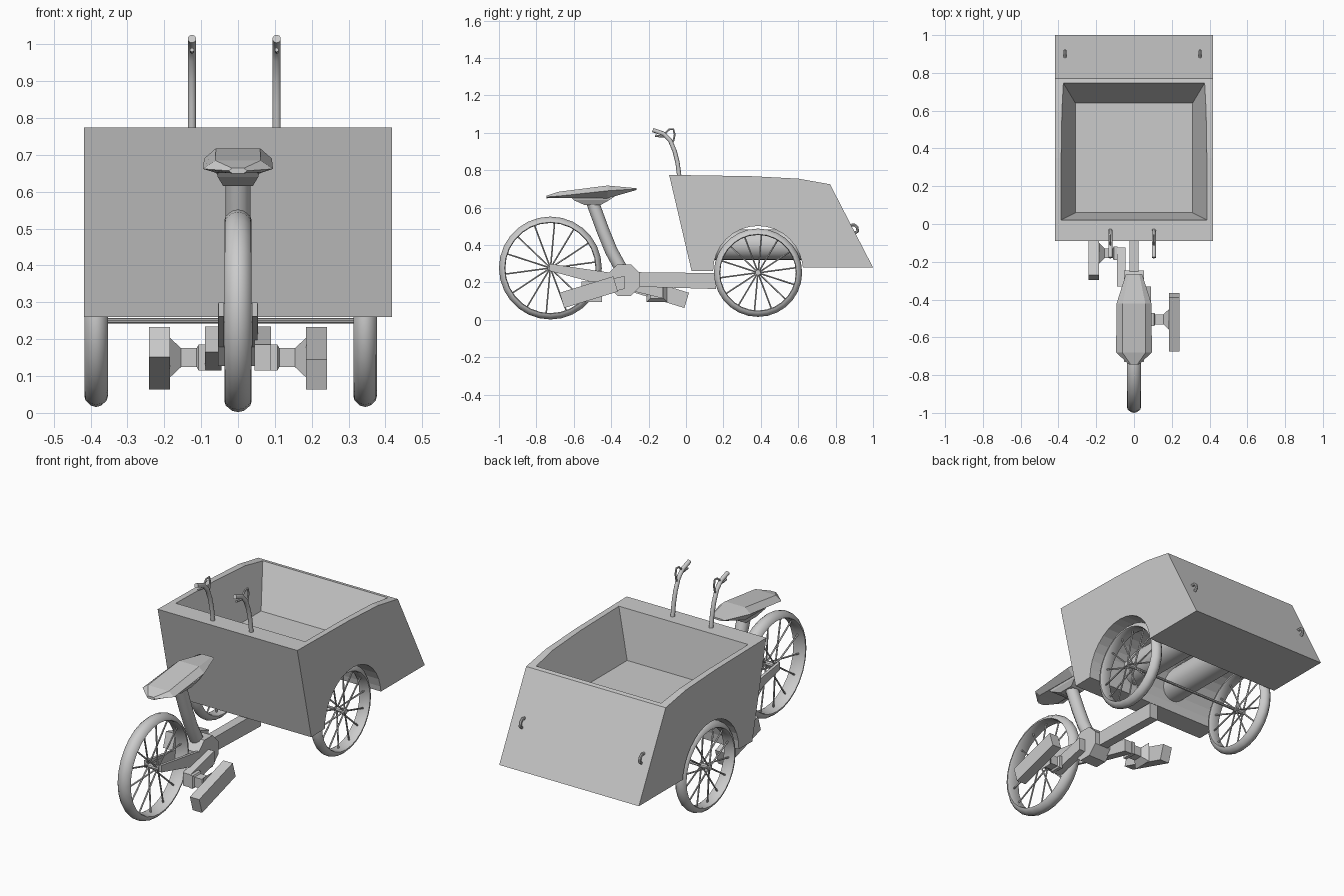
import bpy, bmesh, math
from mathutils import Vector, Matrix

if "Cube" in bpy.data.objects:
    bpy.data.objects.remove(bpy.data.objects["Cube"])

grey = bpy.data.materials.new("light_grey")
grey.diffuse_color = (0.6, 0.6, 0.6, 1)
grey.use_nodes = True
grey.node_tree.nodes["Principled BSDF"].inputs["Base Color"].default_value = grey.diffuse_color


def finish(name, bm, smooth=False):
    bmesh.ops.recalc_face_normals(bm, faces=bm.faces)
    me = bpy.data.meshes.new(name)
    bm.to_mesh(me)
    bm.free()
    ob = bpy.data.objects.new(name, me)
    bpy.context.collection.objects.link(ob)
    me.materials.append(grey)
    if smooth:
        bpy.ops.object.select_all(action='DESELECT')
        ob.select_set(True)
        bpy.context.view_layer.objects.active = ob
        bpy.ops.object.shade_smooth_by_angle(angle=math.radians(40))
    return ob


def loft(bm, rings, closed=False):
    """Skin a list of equal point rings, capping the ends unless closed."""
    vs = [[bm.verts.new(p) for p in r] for r in rings]
    n = len(vs[0])
    for k in range(len(vs) if closed else len(vs) - 1):
        a, b = vs[k], vs[(k + 1) % len(vs)]
        for i in range(n):
            bm.faces.new((a[i], a[(i + 1) % n], b[(i + 1) % n], b[i]))
    if not closed:
        bm.faces.new(vs[0])
        bm.faces.new(vs[-1])


def plate(bm, x0, x1, prof):
    """Side profile of (y, z) points extruded from x0 to x1."""
    loft(bm, [[(x, y, z) for y, z in prof] for x in (x0, x1)])


def tube(bm, pts, r, sides=8):
    pts = [Vector(p) for p in pts]
    rings = []
    for i, p in enumerate(pts):
        d = (pts[min(i + 1, len(pts) - 1)] - pts[max(i - 1, 0)]).normalized()
        ref = Vector((1, 0, 0)) if abs(d.x) < 0.8 else Vector((0, 0, 1))
        u = d.cross(ref).normalized()
        v = d.cross(u)
        rings.append([p + r * (u * math.cos(t) + v * math.sin(t))
                      for t in (2 * math.pi * k / sides for k in range(sides))])
    loft(bm, rings)


def circle(cy, cz, r, n, start=0.0, sweep=2 * math.pi):
    return [(cy + r * math.cos(start + sweep * i / n), cz + r * math.sin(start + sweep * i / n))
            for i in range(n)]


# Wheels: pointed tyre swept round the hub, with spokes to both hub flanges
def wheel(name, x, y, z, radius, half, spokes=14):
    section = [(0, 0), (0.45, 0.004), (0.9, 0.018), (1, 0.03), (0.75, 0.034), (-0.75, 0.034),
               (-1, 0.03), (-0.9, 0.018), (-0.45, 0.004)]
    bm = bmesh.new()
    rings = []
    for i in range(28):
        a = 2 * math.pi * i / 28
        rings.append([(x + half * s, y + (radius - d) * math.cos(a), z + (radius - d) * math.sin(a))
                      for s, d in section])
    loft(bm, rings, closed=True)
    finish(name + "_tyre", bm, True)
    bm = bmesh.new()
    tube(bm, [(x - half, y, z), (x + half, y, z)], 0.014, 10)
    for i in range(spokes):
        a = 2 * math.pi * (i + 0.3) / spokes
        side = half * 0.7 * (1 if i % 2 else -1)
        c, s = math.cos(a), math.sin(a)
        tube(bm, [(x + side, y + 0.008 * c, z + 0.008 * s),
                  (x, y + (radius - 0.03) * c, z + (radius - 0.03) * s)], 0.0045, 5)
    finish(name + "_spokes", bm)


wheel("rear_wheel", 0, -0.725, 0.277, 0.275, 0.037)
wheel("left_cargo_wheel", -0.385, 0.385, 0.252, 0.236, 0.032)
wheel("right_cargo_wheel", 0.345, 0.385, 0.252, 0.236, 0.032)

bm = bmesh.new()
tube(bm, [(-0.385, 0.385, 0.25), (0.345, 0.385, 0.25)], 0.007)
finish("cargo_axle", bm, True)

# Cargo box with wheel arch and tapered cavity
bm = bmesh.new()
arch = circle(0.385, 0.262, 0.24, 16, math.pi, -math.pi) + [(0.625, 0.28)]
plate(bm, -0.418, 0.418, [(-0.09, 0.775), (0.03, 0.26)] + arch +
      [(1.0, 0.28), (0.77, 0.725), (0.6, 0.755), (0.35, 0.768)])
box = finish("cargo_box", bm)

bm = bmesh.new()
loft(bm, [[(-hx, y0, z), (hx, y0, z), (hx, y1, z), (-hx, y1, z)]
          for hx, y0, y1, z in ((0.31, 0.06, 0.64, 0.515), (0.425, 0.002, 0.831, 0.9))])
cutter = finish("cavity_cutter", bm)
cutter.hide_render = True
cutter.hide_set(True)
cut = box.modifiers.new("cavity", 'BOOLEAN')
cut.operation = 'DIFFERENCE'
cut.solver = 'EXACT'
cut.object = cutter

# Tubes under the box floor
bm = bmesh.new()
for x in (-0.13, 0.13):
    tube(bm, [(x, 0.14, 0.402), (x, 0.63, 0.402)], 0.082, 20)
finish("underfloor_tubes", bm, True)

# Pull loops on the sloped panel
bm = bmesh.new()
for x in (-0.365, 0.35):
    tube(bm, [(x, 0.878, 0.505), (x, 0.9, 0.508), (x, 0.915, 0.495), (x, 0.918, 0.475),
              (x, 0.9, 0.46)], 0.008)
finish("pull_loops", bm, True)

# Frame: main beam, bracket, wheel stays and seat tube
bm = bmesh.new()
plate(bm, -0.025, 0.025, [(-0.28, 0.255), (0.16, 0.25), (0.16, 0.165), (-0.28, 0.178)])
finish("main_beam", bm)
bm = bmesh.new()
plate(bm, -0.054, 0.054, circle(-0.33, 0.212, 0.092, 8, math.pi / 8))
finish("crank_bracket", bm)
bm = bmesh.new()
for s in (-1, 1):
    plate(bm, s * 0.038, s * 0.053, [(-0.73, 0.30), (-0.39, 0.25), (-0.39, 0.172), (-0.73, 0.262)])
finish("wheel_stays", bm)
bm = bmesh.new()
tube(bm, [(0, -0.34, 0.26), (0, -0.4, 0.37), (0, -0.445, 0.48), (0, -0.5, 0.63)], 0.034, 12)
finish("seat_tube", bm, True)

# Saddle and its clamp
bm = bmesh.new()
loft(bm, [[(-w, y, e), (-w * 0.65, y, t), (w * 0.65, y, t), (w, y, e), (w * 0.65, y, b), (-w * 0.65, y, b)]
          for y, w, t, e, b in ((-0.745, 0.025, 0.664, 0.657, 0.65), (-0.68, 0.095, 0.685, 0.662, 0.652),
                                (-0.42, 0.092, 0.718, 0.69, 0.65), (-0.265, 0.043, 0.704, 0.7, 0.694))])
finish("saddle", bm)
bm = bmesh.new()
loft(bm, [[(-hx, y0, z), (hx, y0, z), (hx, y1, z), (-hx, y1, z)]
          for hx, y0, y1, z in ((0.04, -0.545, -0.455, 0.615), (0.055, -0.6, -0.41, 0.64),
                                (0.06, -0.62, -0.38, 0.66))])
finish("saddle_clamp", bm)

# Cranks and pedals, half a turn apart
for name, s, py in (("right", 1, -0.505), ("left", -1, -0.155)):
    d = 1 if py < -0.33 else -1
    pz = 0.155
    bm = bmesh.new()
    plate(bm, s * 0.045, s * 0.09, [(-0.33, 0.235), (-0.33, 0.165), (py - d * 0.03, 0.115), (py - d * 0.03, 0.185)])
    loft(bm, [[(s * x, py + a * h, pz - 0.005 + b * h) for a, b in ((-1, -1), (1, -1), (1, 1), (-1, 1))]
              for x, h in ((0.088, 0.035), (0.107, 0.035), (0.112, 0.026), (0.155, 0.026), (0.186, 0.055))])
    finish(name + "_crank", bm)
    bm = bmesh.new()
    bmesh.ops.create_cube(bm, size=1, matrix=Matrix.Translation((s * 0.213, py - d * 0.015, 0.148))
                          @ Matrix.Rotation(math.radians(17 * d), 4, 'X')
                          @ Matrix.Diagonal((0.056, 0.3, 0.085, 1)))
    finish(name + "_pedal", bm)

# Handlebars with brake levers and cables
for name, x in (("left", -0.125), ("right", 0.105)):
    bm = bmesh.new()
    tube(bm, [(x, -0.035, 0.76), (x, -0.045, 0.84), (x, -0.06, 0.9), (x, -0.085, 0.96),
              (x, -0.12, 0.995), (x, -0.178, 1.015)], 0.0115, 10)
    finish(name + "_handlebar", bm, True)
    bm = bmesh.new()
    tube(bm, [(x, -0.105, 0.985), (x, -0.13, 0.98), (x, -0.165, 0.985)], 0.006, 6)
    tube(bm, [(x, -0.115, 0.995), (x, -0.09, 1.018), (x, -0.068, 1.02), (x, -0.06, 0.99),
              (x, -0.068, 0.955), (x, -0.08, 0.94)], 0.005, 6)
    finish(name + "_brake_lever", bm, True)
